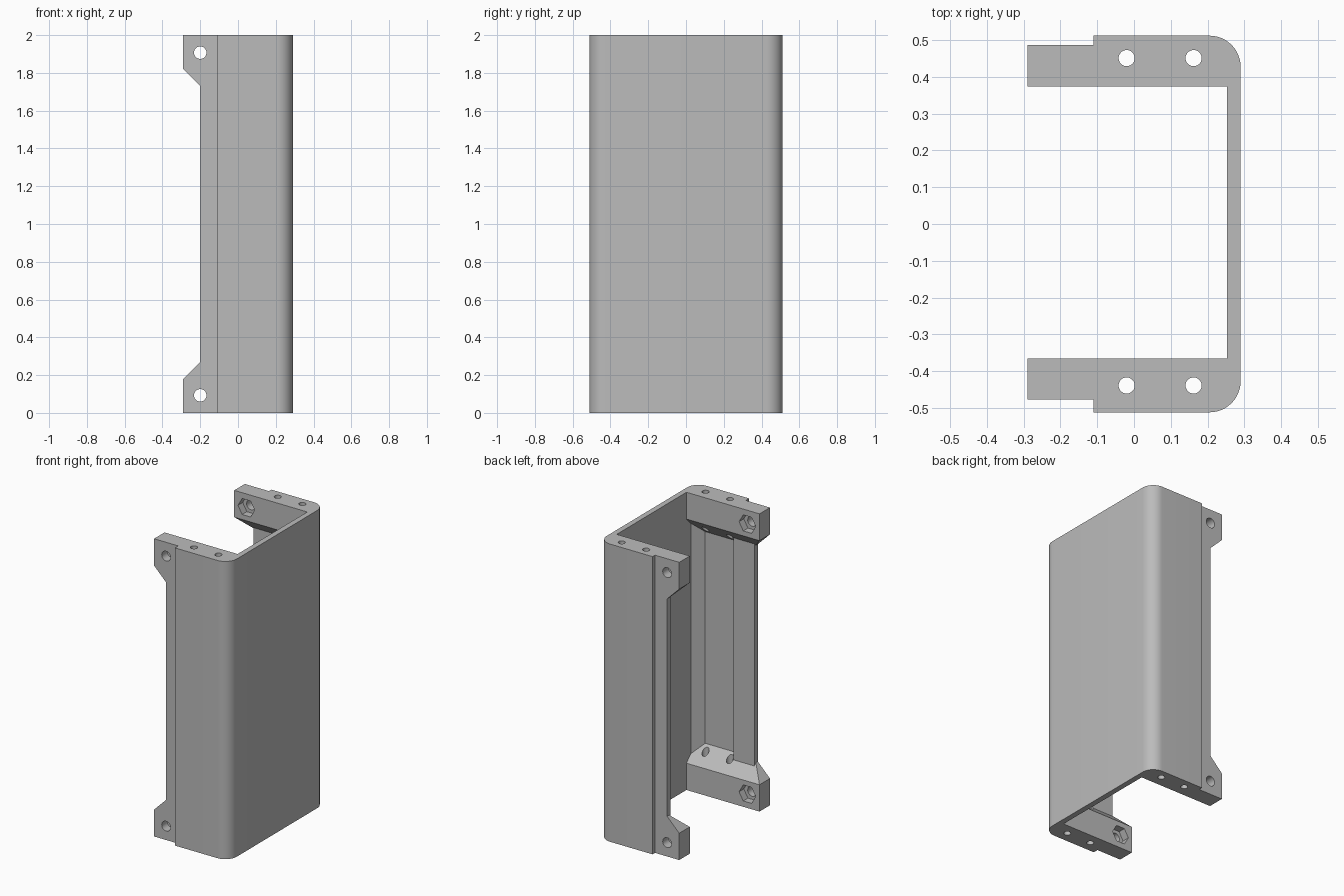
import bpy, bmesh, math
from mathutils import Vector, Matrix

cube = bpy.data.objects.get("Cube")
if cube:
    bpy.data.objects.remove(cube, do_unlink=True)

HEIGHT, HALF_W = 2.0, 0.512
BACK, WALL_IN, TAB_END, LIP_END = 0.29, 0.253, -0.29, -0.2
RADIUS, SHEET, BLOCK_H = 0.085, 0.037, 0.18
# For each side: direction, outer step, inner block face, screw hole line
SIDES = [(-1, 0.477, 0.366, 0.439), (1, 0.486, 0.374, 0.451)]

grey = bpy.data.materials.new("plain grey")
grey.use_nodes = True
colour = (0.5, 0.5, 0.5, 1)
grey.diffuse_color = colour
grey.node_tree.nodes["Principled BSDF"].inputs["Base Color"].default_value = colour


def make_object(name, bm):
    bmesh.ops.recalc_face_normals(bm, faces=bm.faces)
    mesh = bpy.data.meshes.new(name)
    bm.to_mesh(mesh)
    bm.free()
    mesh.materials.append(grey)
    obj = bpy.data.objects.new(name, mesh)
    bpy.context.collection.objects.link(obj)
    return obj


def side_profile(side, step):
    """Outer and inner outline of one side wall, from lip to back wall."""
    outer = [(LIP_END, step), (-0.11, step), (-0.11, HALF_W)]
    for i in range(13):
        a = math.pi / 2 * (1 - i / 12)
        outer.append((BACK - RADIUS + RADIUS * math.cos(a),
                      HALF_W - RADIUS + RADIUS * math.sin(a)))
    lip, wall = step - SHEET, HALF_W - SHEET
    inner = [(LIP_END, lip), (-0.045, lip), (-0.045, wall),
             (0.19, wall), (WALL_IN, wall - 0.063)]
    return [(x, side * y) for x, y in outer], [(x, side * y) for x, y in inner]


def make_channel():
    out_a, in_a = side_profile(-1, SIDES[0][1])
    out_b, in_b = side_profile(1, SIDES[1][1])
    outline = out_a + out_b[::-1] + in_b + in_a[::-1]
    bm = bmesh.new()
    face = bm.faces.new([bm.verts.new((x, y, 0)) for x, y in outline])
    top = bmesh.ops.extrude_face_region(bm, geom=[face])["geom"]
    bmesh.ops.translate(bm, vec=(0, 0, HEIGHT),
                        verts=[v for v in top if isinstance(v, bmesh.types.BMVert)])
    return make_object("channel_bracket", bm)


def cut(bm, point, normal):
    """Slice away everything on the normal side and close the cut."""
    geom = bm.verts[:] + bm.edges[:] + bm.faces[:]
    res = bmesh.ops.bisect_plane(bm, geom=geom, plane_co=point, plane_no=normal,
                                 clear_outer=True)
    edges = [e for e in res["geom_cut"] if isinstance(e, bmesh.types.BMEdge)]
    bmesh.ops.edgeloop_fill(bm, edges=edges)


def make_block(side, step, inner, top):
    """Corner mounting block with sloped ledge and sloped tab."""
    bm = bmesh.new()
    bmesh.ops.create_cube(bm, size=1)
    x_max = 0.26
    size = Vector((x_max - TAB_END, step - inner, 0.35))
    centre = Vector(((x_max + TAB_END) / 2, side * (step + inner) / 2, 0.175))
    bmesh.ops.transform(bm, verts=bm.verts,
                        matrix=Matrix.Translation(centre) @ Matrix.Diagonal(size).to_4x4())
    cut(bm, (0, side * inner, BLOCK_H), (0, -side, 1))
    cut(bm, (TAB_END, 0, BLOCK_H), (-1, 0, 1))
    if top:
        for v in bm.verts:
            v.co.z = HEIGHT - v.co.z
    return make_object("corner_block", bm)


def make_cutter(name, centre, radius, depth, segments, along_y):
    bm = bmesh.new()
    bmesh.ops.create_cone(bm, cap_ends=True, segments=segments, radius1=radius,
                          radius2=radius, depth=depth)
    if segments == 6:
        # Put two hexagon corners on the x axis
        first = max(bm.verts, key=lambda v: v.co.x).co
        turn = -math.atan2(first.y, first.x)
        bmesh.ops.rotate(bm, verts=bm.verts, matrix=Matrix.Rotation(turn, 3, "Z"))
    if along_y:
        bmesh.ops.rotate(bm, verts=bm.verts, matrix=Matrix.Rotation(math.pi / 2, 3, "X"))
    bmesh.ops.translate(bm, verts=bm.verts, vec=centre)
    return make_object(name, bm)


def apply_boolean(target, tool, operation):
    tool.hide_render = True
    mod = target.modifiers.new(operation.lower(), "BOOLEAN")
    mod.operation, mod.object, mod.solver = operation, tool, "EXACT"
    bpy.ops.object.select_all(action="DESELECT")
    bpy.context.view_layer.objects.active = target
    target.select_set(True)
    bpy.ops.object.modifier_apply(modifier=mod.name)
    bpy.data.objects.remove(tool, do_unlink=True)


bracket = make_channel()

# Four corner blocks joined to the channel
for side, step, inner, hole_y in SIDES:
    for top in (False, True):
        apply_boolean(bracket, make_block(side, step, inner, top), "UNION")

# Screw holes, tab holes and hexagonal nut pockets
for side, step, inner, hole_y in SIDES:
    for z_block, z_tab in ((0.15, 0.093), (HEIGHT - 0.15, HEIGHT - 0.093)):
        for x in (-0.02, 0.162):
            tool = make_cutter("screw_hole", (x, side * hole_y, z_block), 0.022, 0.5, 24, False)
            apply_boolean(bracket, tool, "DIFFERENCE")
        tool = make_cutter("tab_hole", (LIP_END, side * 0.43, z_tab), 0.033, 0.3, 24, True)
        apply_boolean(bracket, tool, "DIFFERENCE")
        tool = make_cutter("nut_pocket", (LIP_END, side * inner, z_tab), 0.062, 0.1, 6, True)
        apply_boolean(bracket, tool, "DIFFERENCE")

bpy.ops.object.select_all(action="DESELECT")
bpy.context.view_layer.objects.active = bracket
bracket.select_set(True)
bpy.ops.object.shade_smooth_by_angle(angle=math.radians(30))
